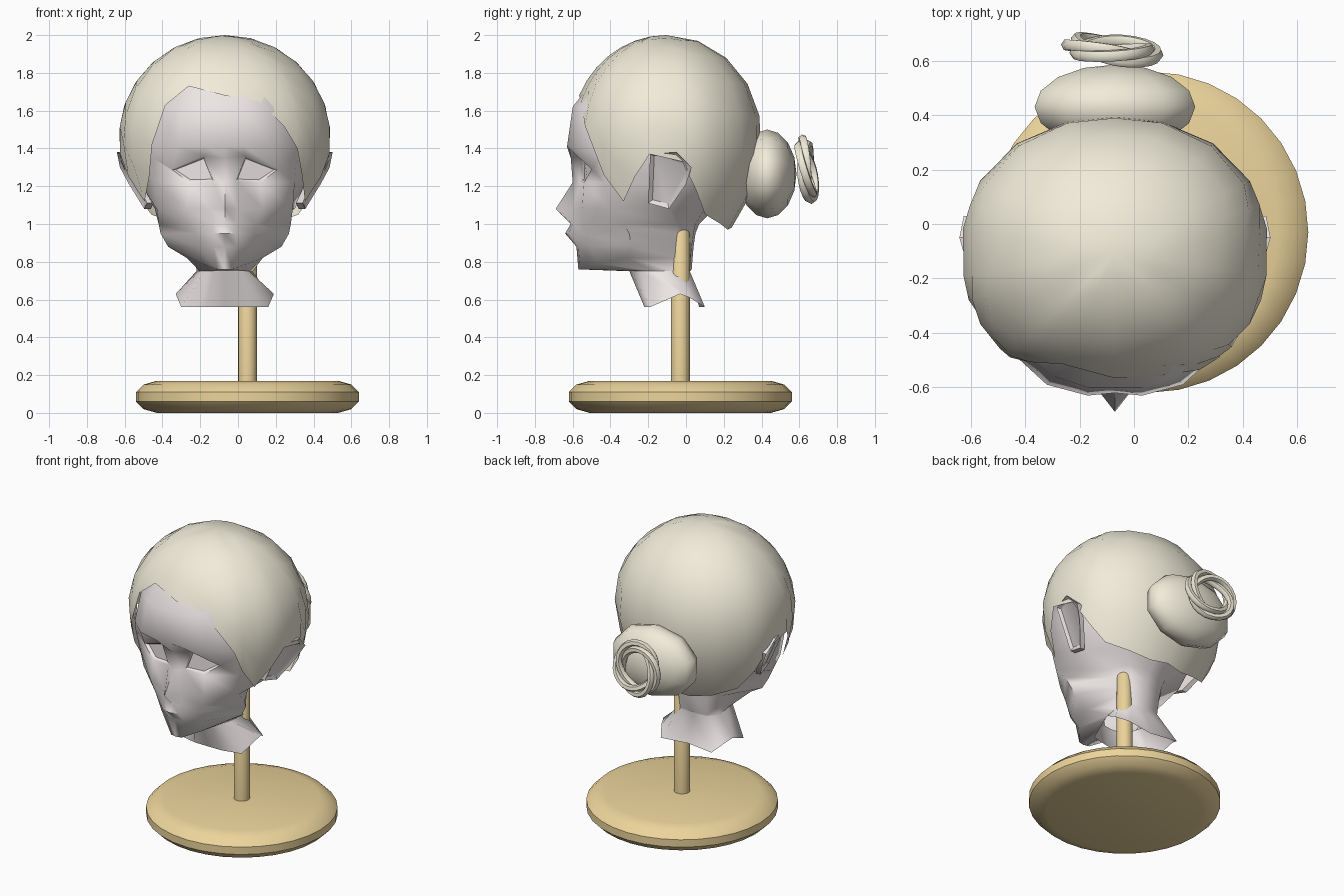
import bpy, bmesh
from math import sin, cos, pi, radians, acos

if "Cube" in bpy.data.objects:
    bpy.data.objects.remove(bpy.data.objects["Cube"])

CX = -0.07  # head centre in x


def material(name, rgb):
    m = bpy.data.materials.new(name)
    m.diffuse_color = (*rgb, 1)
    m.use_nodes = True
    m.node_tree.nodes["Principled BSDF"].inputs["Base Color"].default_value = m.diffuse_color
    return m


GOLD = material("ochre", (0.84, 0.66, 0.33))
SKIN = material("skin", (0.84, 0.79, 0.78))
HAIR = material("hair", (0.88, 0.84, 0.70))


def finish(ob, mat, angle):
    ob.data.materials.append(mat)
    bpy.ops.object.select_all(action='DESELECT')
    ob.select_set(True)
    bpy.context.view_layer.objects.active = ob
    bpy.ops.object.shade_smooth_by_angle(angle=radians(angle))
    return ob


def from_bmesh(name, bm, mat, angle=60):
    me = bpy.data.meshes.new(name)
    bm.to_mesh(me)
    bm.free()
    ob = bpy.data.objects.new(name, me)
    bpy.context.collection.objects.link(ob)
    return finish(ob, mat, angle)


def bridge(bm, a, b, closed=True):
    n = len(a)
    return [bm.faces.new((a[i], a[(i + 1) % n], b[(i + 1) % n], b[i]))
            for i in range(n if closed else n - 1)]


def lathe(name, profile, centre, seg, mat):
    bm = bmesh.new()
    rings = [[bm.verts.new((centre[0] + r * cos(2 * pi * i / seg),
                            centre[1] + r * sin(2 * pi * i / seg), z))
              for i in range(seg)] for r, z in profile]
    for a, b in zip(rings, rings[1:]):
        bridge(bm, a, b)
    bm.faces.new(rings[0][::-1])
    bm.faces.new(rings[-1])
    return from_bmesh(name, bm, mat, 40)


# Stand
STAND = (0.05, -0.03)
lathe("stand_base", [(.48, 0), (.55, .02), (.59, .06), (.59, .11), (.55, .15), (.48, .17)],
      STAND, 32, GOLD)
lathe("stand_pole", [(.05, .165), (.05, .96), (.035, .985)], STAND, 16, GOLD)

# Head: half rings from the front centre to the side, as x, y and optional own z
face_rows = [
    (1.76, (0, -.49), (.1, -.49), (.2, -.46), (.30, -.38), (.42, -.12)),
    (1.62, (0, -.60), (.1, -.60), (.22, -.56), (.34, -.45), (.47, -.13)),
    (1.41, (0, -.62), (.1, -.63), (.25, -.59), (.37, -.48), (.49, -.12)),
    (1.35, (0, -.61), (.11, -.56, 1.36), (.28, -.50, 1.29), (.38, -.46), (.48, -.12)),
    (1.22, (0, -.60), (.06, -.56, 1.23), (.19, -.54), (.37, -.43), (.45, -.12)),
    (1.08, (0, -.69), (.07, -.60), (.20, -.55), (.36, -.40), (.37, -.10)),
]
jaw_rows = [
    (1.00, (0, -.61), (.06, -.60), (.17, -.54), (.35, -.33), (.20, -.05)),
    (0.95, (0, -.64), (.06, -.62), (.15, -.54), (.34, -.30), (.17, -.05)),
    (0.88, (0, -.58), (.06, -.57), (.15, -.51), (.30, -.29), (.16, -.05)),
    (0.76, (0, -.57), (.04, -.56), (.12, -.47, .79), (.20, -.31, .82), (.155, -.05, .82)),
    (0.75, (0, -.30), (.06, -.29), (.11, -.24), (.13, -.17), (.15, -.05)),
    (0.56, (0, -.22), (.10, -.22), (.23, -.19), (.26, -.03, .63), (.24, .02, .61)),
]
back = [(.30, .15, .26), (.36, .18, .30), (.36, .20, .33), (.36, .20, .33), (.32, .16, .28),
        (.22, .10, .15), (.14, .05, .07), (.12, .04, .05), (.11, .03, .04), (.10, .02, .03),
        (.10, .02, .02), (.19, .10, .07)]
bm = bmesh.new()
rings = []
for (z, *pts), (bx, by, bc) in zip(face_rows + jaw_rows, back):
    half = [(p[0], p[1], p[2] if len(p) > 2 else z) for p in pts] + [(bx, by, z), (0, bc, z)]
    full = half + [(-x, y, w) for x, y, w in half[5:0:-1]]
    rings.append([bm.verts.new((CX + x, y, w)) for x, y, w in full])
eyes = []
for i, (a, b) in enumerate(zip(rings, rings[1:])):
    faces = bridge(bm, a, b)
    if i == 3:
        eyes = [faces[1], faces[10]]
bmesh.ops.recalc_face_normals(bm, faces=bm.faces)
# Eye openings sunk into the face
bmesh.ops.inset_individual(bm, faces=eyes, thickness=0.015, depth=-0.02)
from_bmesh("head_and_neck", bm, SKIN, 60)

# Ears
outline = [(-.20, 1.11), (-.09, 1.08), (0, 1.21), (.03, 1.30), (-.05, 1.38), (-.19, 1.37)]
for side, name in ((1, "ear_right"), (-1, "ear_left")):
    bm = bmesh.new()
    shells = []
    for thick in (0, -.035):
        shells.append([bm.verts.new((CX + side * (.42 + .45 * (z - 1.1) + .25 * (y + .15) + thick), y, z))
                       for y, z in outline])
    bridge(bm, *shells)
    bm.faces.new(shells[1])
    front = bm.faces.new(shells[0])
    bmesh.ops.recalc_face_normals(bm, faces=bm.faces)
    bmesh.ops.inset_individual(bm, faces=[front], thickness=.025, depth=-.015)
    from_bmesh(name, bm, SKIN, 35)

# Hair cap: dome cut off at a hairline height given per azimuth from the front
side_line = [(62, 1.12), (72, 1.25), (81, 1.37), (99, 1.33), (108, 1.18), (118, 1.05),
             (138, 1.0), (160, .97)]
hairline = [(-a, z) for a, z in side_line[::-1]]
hairline += [(-50, 1.25), (-45, 1.42), (-38, 1.63), (-25, 1.73), (0, 1.68), (22, 1.65),
             (36, 1.52), (45, 1.40), (51, 1.26)]
hairline += side_line + [(180, .98)]
RX, RY, CY, CZ, E = 0.565, 0.505, -0.105, 1.46, 2.15
ROWS = 7
bm = bmesh.new()
top = bm.verts.new((CX, CY, 2.0))
columns = []
for az, z_end in hairline:
    s, c = sin(radians(az)), cos(radians(az))
    r = (abs(s / RX) ** E + abs(c / RY) ** E) ** (-1 / E)
    phi_end = acos((z_end - CZ) / (.54 if z_end > CZ else .66))
    col = []
    for k in range(1, ROWS + 1):
        phi = phi_end * k / ROWS
        h = .54 if cos(phi) > 0 else .66
        col.append(bm.verts.new((CX + r * s * sin(phi), CY - r * c * sin(phi), CZ + h * cos(phi))))
    columns.append(col)
for a, b in zip(columns, columns[1:] + columns[:1]):
    bm.faces.new((top, a[0], b[0]))
    bridge(bm, a, b, closed=False)
bmesh.ops.recalc_face_normals(bm, faces=bm.faces)
from_bmesh("hair_cap", bm, HAIR, 80)

# Bun
bpy.ops.mesh.primitive_uv_sphere_add(segments=10, ring_count=8, radius=1,
                                     location=(CX, .43, 1.265), rotation=(pi / 2, 0, 0))
bun = bpy.context.object
bun.name = "hair_bun"
bun.scale = (.31, .235, .155)
finish(bun, HAIR, 80)

# Twisted hair tie: a wavering coil of strands behind the bun
curve = bpy.data.curves.new("hair_tie", 'CURVE')
curve.dimensions = '3D'
curve.bevel_depth = .022
curve.bevel_resolution = 1
spline = curve.splines.new('POLY')
N = 72
spline.points.add(N - 1)
for i, p in enumerate(spline.points):
    t = i / N
    a = 2 * pi * 3 * t
    r = .14 + .024 * cos(a * 4 / 3)
    p.co = (r * 1.02 * cos(a), r * sin(a), .020 * sin(a * 4 / 3), 1)
spline.use_cyclic_u = True
tie = bpy.data.objects.new("hair_tie", curve)
bpy.context.collection.objects.link(tie)
tie.location = (-.08, .64, 1.29)
tie.rotation_euler = (radians(98), 0, radians(-6))
bpy.context.view_layer.objects.active = tie
bpy.ops.object.select_all(action='DESELECT')
tie.select_set(True)
bpy.ops.object.convert(target='MESH')
finish(bpy.context.object, HAIR, 60)
